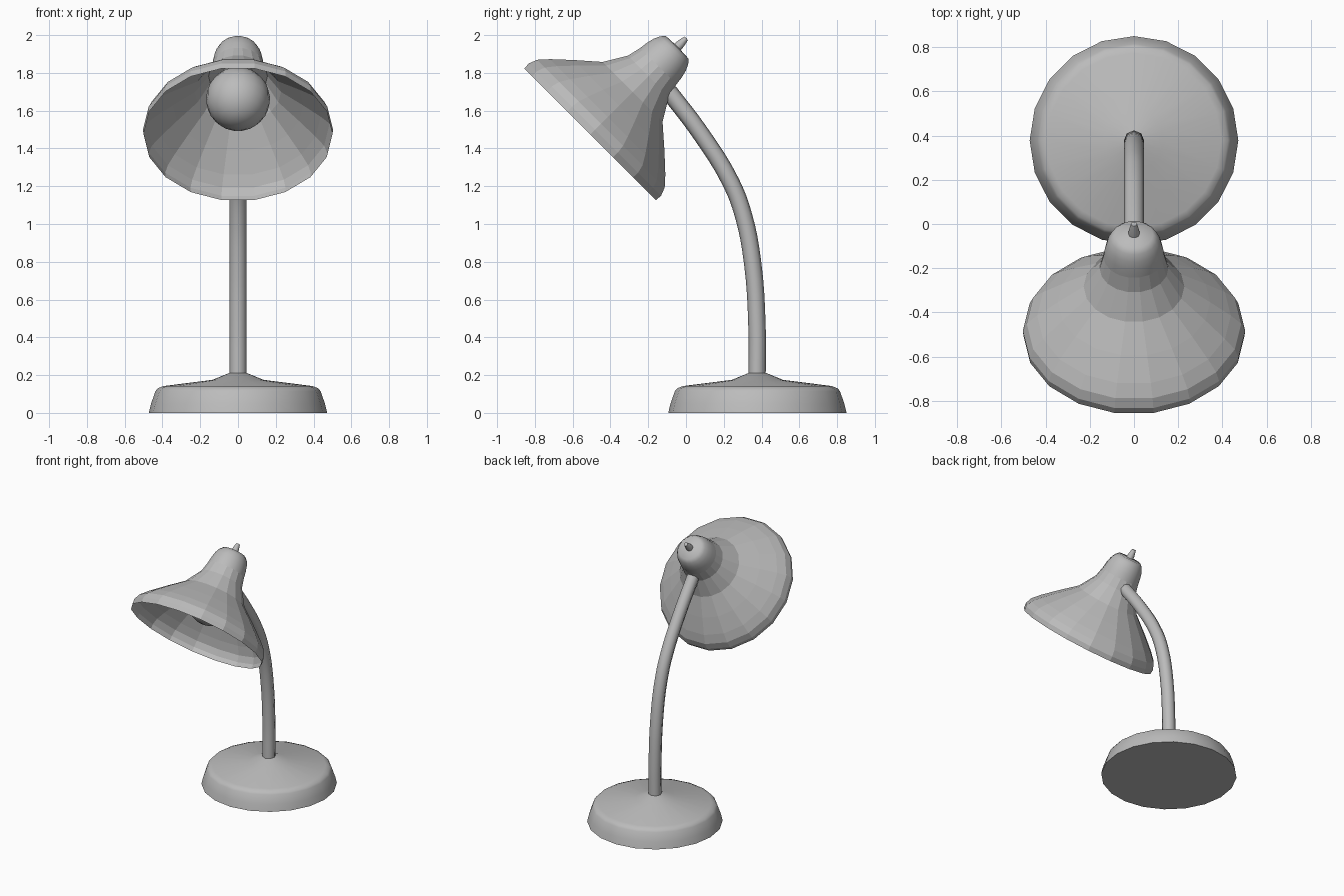
import bpy
import bmesh
import math
from mathutils import Matrix, Vector

if "Cube" in bpy.data.objects:
    bpy.data.objects.remove(bpy.data.objects["Cube"], do_unlink=True)

grey = bpy.data.materials.new("plain grey")
grey.use_nodes = True
COLOUR = (0.5, 0.5, 0.5, 1)
grey.diffuse_color = COLOUR
grey.node_tree.nodes["Principled BSDF"].inputs["Base Color"].default_value = COLOUR


def lathe(name, profile, sides, matrix, turn=0.0, smooth=None):
    """Revolve (radius, height) points around local z."""
    bm = bmesh.new()
    rings = []
    for r, h in profile:
        if r == 0:
            rings.append([bm.verts.new((0, 0, h))] * sides)
            continue
        angles = [turn + math.tau * i / sides for i in range(sides)]
        rings.append([bm.verts.new((r * math.cos(a), r * math.sin(a), h)) for a in angles])
    for low, high in zip(rings, rings[1:]):
        for i in range(sides):
            j = (i + 1) % sides
            corners = dict.fromkeys((low[i], low[j], high[j], high[i]))
            bm.faces.new(list(corners))
    mesh = bpy.data.meshes.new(name)
    bm.to_mesh(mesh)
    bm.free()
    mesh.materials.append(grey)
    obj = bpy.data.objects.new(name, mesh)
    obj.matrix_world = matrix
    bpy.context.collection.objects.link(obj)
    if smooth:
        shade(obj, smooth)
    return obj


def shade(obj, degrees):
    bpy.ops.object.select_all(action="DESELECT")
    obj.select_set(True)
    bpy.context.view_layer.objects.active = obj
    bpy.ops.object.shade_smooth_by_angle(angle=math.radians(degrees))


# Weighted foot with a shallow cone on top
lathe("base", [(0, 0), (0.472, 0), (0.46, 0.05), (0.437, 0.115), (0.425, 0.13),
               (0.395, 0.142), (0.135, 0.175), (0.045, 0.212), (0, 0.212)],
      20, Matrix.Translation((0, 0.378, 0)), smooth=50)

# Bent stem
curve = bpy.data.curves.new("stem", "CURVE")
curve.dimensions = "3D"
curve.bevel_depth = 0.046
curve.bevel_resolution = 2
curve.resolution_u = 4
curve.use_fill_caps = True
path = [(0.376, 0.19), (0.376, 0.45), (0.352, 0.8), (0.303, 1.05),
        (0.238, 1.22), (0.07, 1.49), (-0.09, 1.7)]
spline = curve.splines.new("BEZIER")
spline.bezier_points.add(len(path) - 1)
for point, (y, z) in zip(spline.bezier_points, path):
    point.co = (0, y, z)
    point.handle_left_type = point.handle_right_type = "AUTO"
curve.materials.append(grey)
stem = bpy.data.objects.new("stem", curve)
bpy.context.collection.objects.link(stem)
bpy.ops.object.select_all(action="DESELECT")
stem.select_set(True)
bpy.context.view_layer.objects.active = stem
bpy.ops.object.convert(target="MESH")
shade(bpy.context.view_layer.objects.active, 50)

# Head frame: origin at the rim centre, local z pointing up and back
head = Matrix.Translation((0, -0.507, 1.475)) @ Matrix.Rotation(math.radians(-45), 4, "X")

# Flared faceted shade, open at the rim
lathe("shade", [(0.5, 0), (0.503, 0.035), (0.485, 0.08), (0.438, 0.131), (0.344, 0.217),
                (0.228, 0.317), (0.156, 0.435)], 18, head)

# Collar and rounded cap
lathe("collar", [(0, 0.432), (0.156, 0.434), (0.138, 0.51)], 18, head)
lathe("cap", [(0.138, 0.51), (0.132, 0.555), (0.122, 0.595), (0.107, 0.628),
              (0.086, 0.651), (0, 0.655)], 18, head, smooth=50)

# Switch knob
lathe("switch", [(0.026, 0.645), (0.023, 0.68), (0.014, 0.718), (0, 0.72)],
      10, head, smooth=50)

# Bulb: a ball with a neck running into the collar
steps = 9
ball = [(0.17 * math.sin(a), 0.264 - 0.17 * math.cos(a))
        for a in (math.radians(145) * i / steps for i in range(steps + 1))]
lathe("bulb", ball + [(0.09, 0.434)], 18, head, smooth=50)
